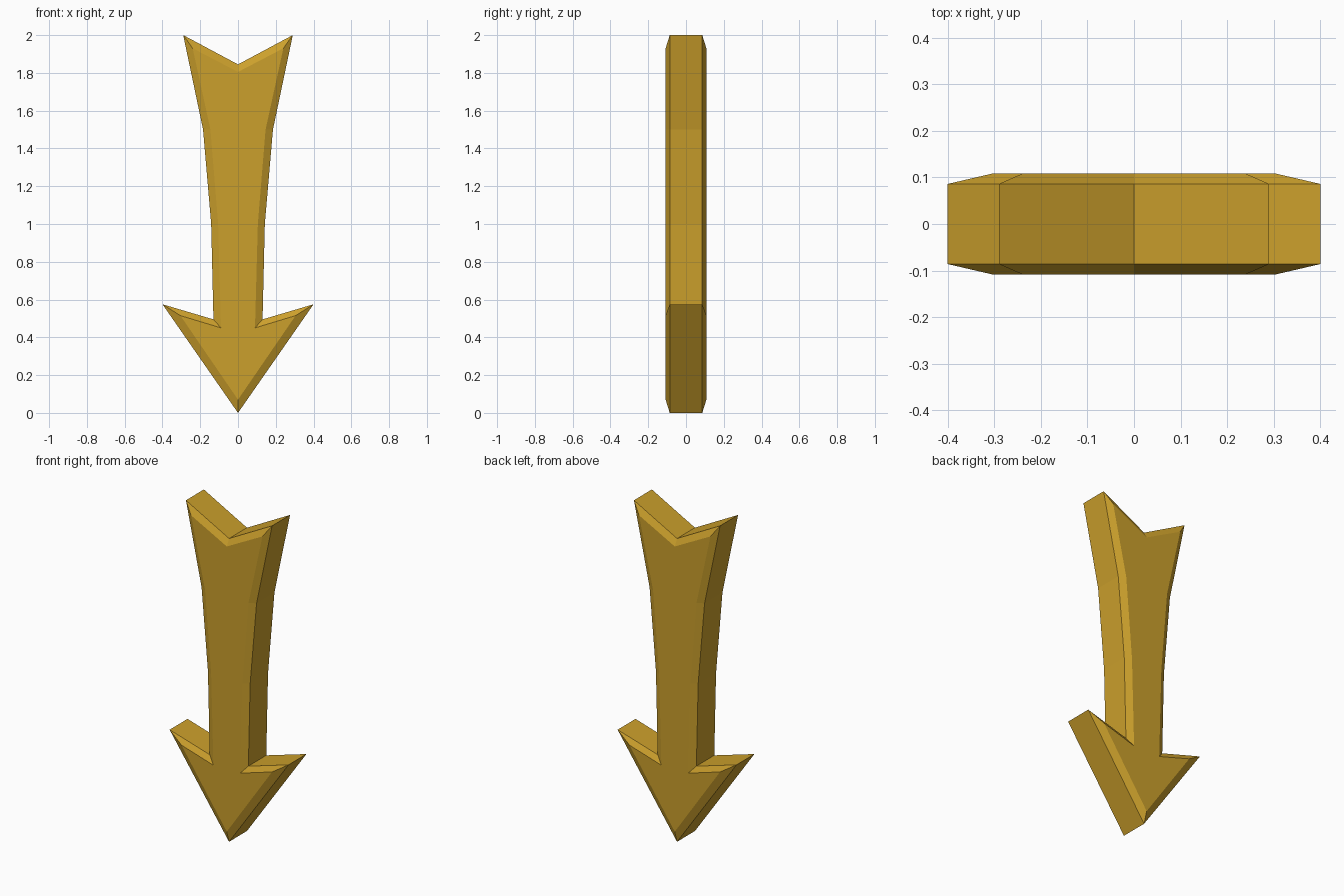
import bpy, bmesh

if "Cube" in bpy.data.objects:
    bpy.data.objects.remove(bpy.data.objects["Cube"])

# Right half of the outlines (x, z), tip to notch: outer rim and inset flat face
OUTER = [(0, 0), (0.40, 0.575), (0.13, 0.495), (0.142, 1.0), (0.185, 1.5), (0.29, 2.0), (0, 1.845)]
INNER = [(0, 0.07), (0.305, 0.515), (0.09, 0.45), (0.105, 1.0), (0.146, 1.5), (0.24, 1.93), (0, 1.805)]
RIM_Y, FACE_Y = 0.086, 0.108


def full_outline(half):
    return half + [(-x, z) for x, z in half[-2:0:-1]]


# Stack of outlines from front face to back face
bm = bmesh.new()
loops = []
for half, y in ((INNER, -FACE_Y), (OUTER, -RIM_Y), (OUTER, RIM_Y), (INNER, FACE_Y)):
    loops.append([bm.verts.new((x, y, z)) for x, z in full_outline(half)])

# Bevels and side walls
n = len(loops[0])
for a, b in zip(loops, loops[1:]):
    for i in range(n):
        j = (i + 1) % n
        bm.faces.new((a[i], a[j], b[j], b[i]))

# Flat front and back
bm.faces.new(loops[0])
bm.faces.new(loops[-1])
bmesh.ops.recalc_face_normals(bm, faces=bm.faces)

mesh = bpy.data.meshes.new("down_arrow")
bm.to_mesh(mesh)
bm.free()
arrow = bpy.data.objects.new("down_arrow", mesh)
bpy.context.collection.objects.link(arrow)

# Golden yellow
gold = bpy.data.materials.new("gold")
gold.diffuse_color = (0.60, 0.35, 0.025, 1)
gold.use_nodes = True
gold.node_tree.nodes["Principled BSDF"].inputs["Base Color"].default_value = gold.diffuse_color
mesh.materials.append(gold)
